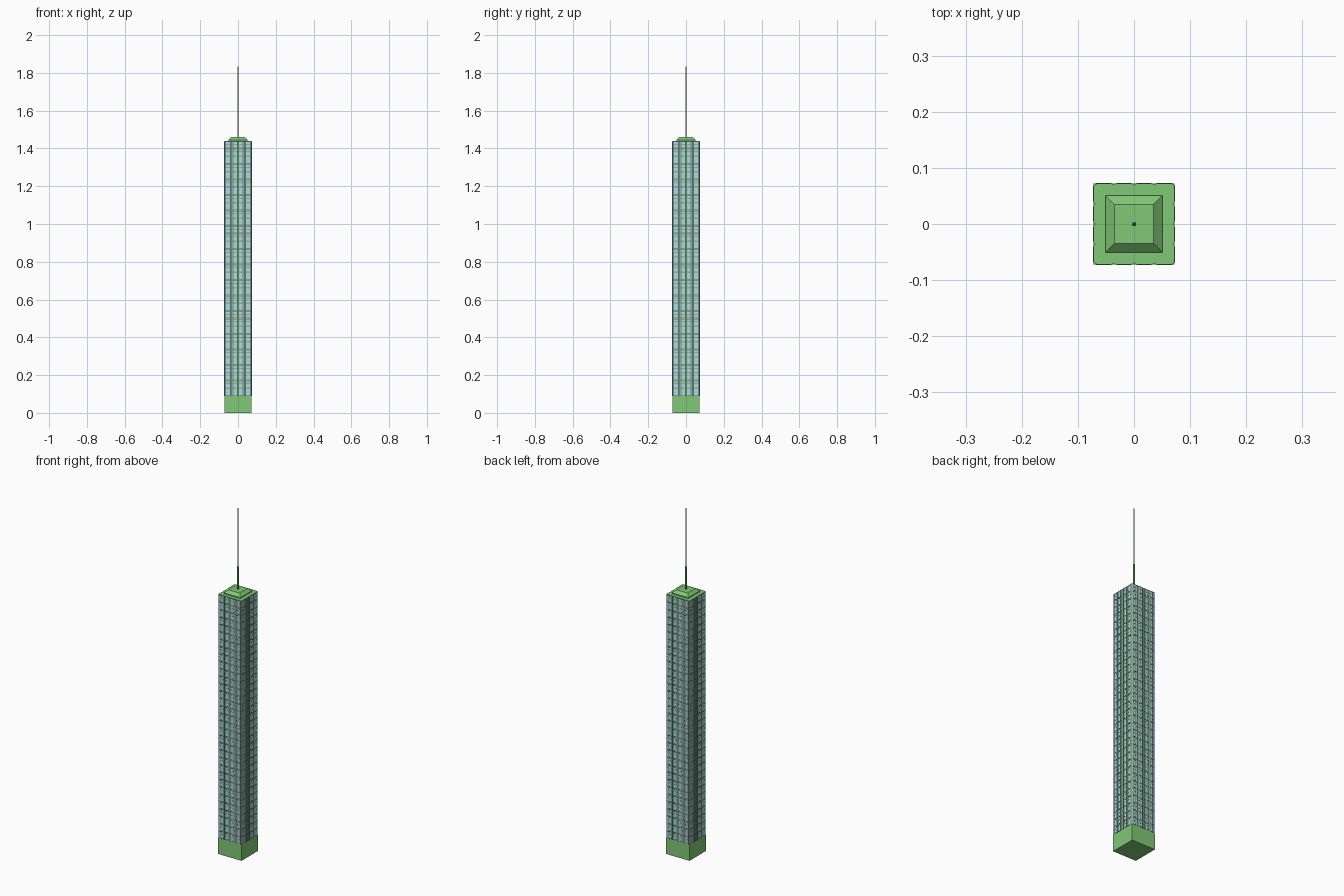
import bpy, bmesh, math
from mathutils import Matrix, Vector

if "Cube" in bpy.data.objects:
    bpy.data.objects.remove(bpy.data.objects["Cube"])

HALF, BASE_Z, ROOF_Z = 0.072, 0.09, 1.44
BAYS, FLOORS = 4, 33
BAY = 2 * HALF / BAYS
FLOOR = (ROOF_Z - BASE_Z) / FLOORS


def material(name, color):
    m = bpy.data.materials.new(name)
    m.diffuse_color = (*color, 1)
    m.use_nodes = True
    m.node_tree.nodes["Principled BSDF"].inputs["Base Color"].default_value = m.diffuse_color
    return m


GREEN = material("green wall", (0.22, 0.58, 0.18))
GLASS = material("pale blue glass", (0.42, 0.68, 0.85))
FRAME = material("grey frame", (0.2, 0.22, 0.24))


def finish(name, bm, mat):
    bmesh.ops.recalc_face_normals(bm, faces=bm.faces)
    me = bpy.data.meshes.new(name)
    bm.to_mesh(me)
    bm.free()
    me.materials.append(mat)
    ob = bpy.data.objects.new(name, me)
    bpy.context.collection.objects.link(ob)
    return ob


def add_box(bm, lo, hi, rot=Matrix.Identity(4)):
    lo, hi = Vector(lo), Vector(hi)
    mat = rot @ Matrix.Translation((lo + hi) / 2) @ Matrix.Diagonal((*(hi - lo), 1))
    bmesh.ops.create_cube(bm, size=1, matrix=mat)


def loft(bm, rings):
    """Skin closed rings of points and cap both ends."""
    loops = [[bm.verts.new(p) for p in r] for r in rings]
    for a, b in zip(loops, loops[1:]):
        for i in range(len(a)):
            j = (i + 1) % len(a)
            bm.faces.new((a[i], a[j], b[j], b[i]))
    bm.faces.new(loops[0][::-1])
    bm.faces.new(loops[-1])


def square(h, z):
    return [(-h, -h, z), (h, -h, z), (h, h, z), (-h, h, z)]


# Base block
bm = bmesh.new()
add_box(bm, (-HALF, -HALF, 0), (HALF, HALF, BASE_Z))
finish("base", bm, GREEN)

# Tower shaft: four shallow rounded bays on every side
r, notch = 0.006, 0.0025
side = []
for k in range(3):
    a = math.radians(225 + 45 * k)
    side.append((-HALF + r + r * math.cos(a), -HALF + r + r * math.sin(a)))
side = side[:2] + [(-HALF + r, -HALF)]
side = [(-HALF + r * (1 - math.cos(t)), -HALF + r * (1 - math.sin(t)))
        for t in (math.radians(d) for d in (0, 30, 60, 90))]
for k in range(1, BAYS):
    x = -HALF + k * BAY
    side += [(x - 0.004, -HALF), (x - 0.0015, -HALF + 0.001), (x, -HALF + notch),
             (x + 0.0015, -HALF + 0.001), (x + 0.004, -HALF)]
side.append((HALF - r, -HALF))
outline = []
for q in range(4):
    rot = Matrix.Rotation(q * math.pi / 2, 2)
    outline += [rot @ Vector(p) for p in side[:-1]] + [rot @ Vector(side[-1])]
# Drop corner duplicates between neighbouring sides
clean = [p for i, p in enumerate(outline) if (p - outline[i - 1]).length > 1e-5]
bm = bmesh.new()
loft(bm, [[(p.x, p.y, z) for p in clean] for z in (BASE_Z, ROOF_Z)])
finish("tower_shaft", bm, GREEN)

# Windows: glass pane with a surrounding frame and crossing bars in each bay
glass, frames = bmesh.new(), bmesh.new()
w, t = 0.0128, 0.0007
for q in range(4):
    rot = Matrix.Rotation(q * math.pi / 2, 4, 'Z')
    for b in range(BAYS):
        cx = -HALF + (b + 0.5) * BAY
        # Continuous upright bars
        for x in (cx - w, cx - w / 3, cx + w / 3, cx + w):
            add_box(frames, (x - t, -HALF - 0.0012, BASE_Z), (x + t, -HALF + 0.001, ROOF_Z - 0.004), rot)
        for f in range(FLOORS):
            z0 = BASE_Z + f * FLOOR + 0.004
            z1 = z0 + FLOOR - 0.008
            add_box(glass, (cx - w, -HALF - 0.0005, z0), (cx + w, -HALF + 0.001, z1), rot)
            for z in (z0, z0 + 0.6 * (z1 - z0), z1):
                add_box(frames, (cx - w, -HALF - 0.001, z - t), (cx + w, -HALF + 0.001, z + t), rot)
finish("window_glass", glass, GLASS)
finish("window_frames", frames, FRAME)

# Stepped roof with sloping sides
bm = bmesh.new()
loft(bm, [square(0.051, ROOF_Z), square(0.051, ROOF_Z + 0.005), square(0.035, 1.46)])
finish("roof_crown", bm, GREEN)

# Slender tapering mast
bm = bmesh.new()
loft(bm, [square(0.0034, 1.458), square(0.0024, 1.64), square(0.0014, 1.82), square(0.0004, 2.0)])
finish("mast", bm, GREEN)
